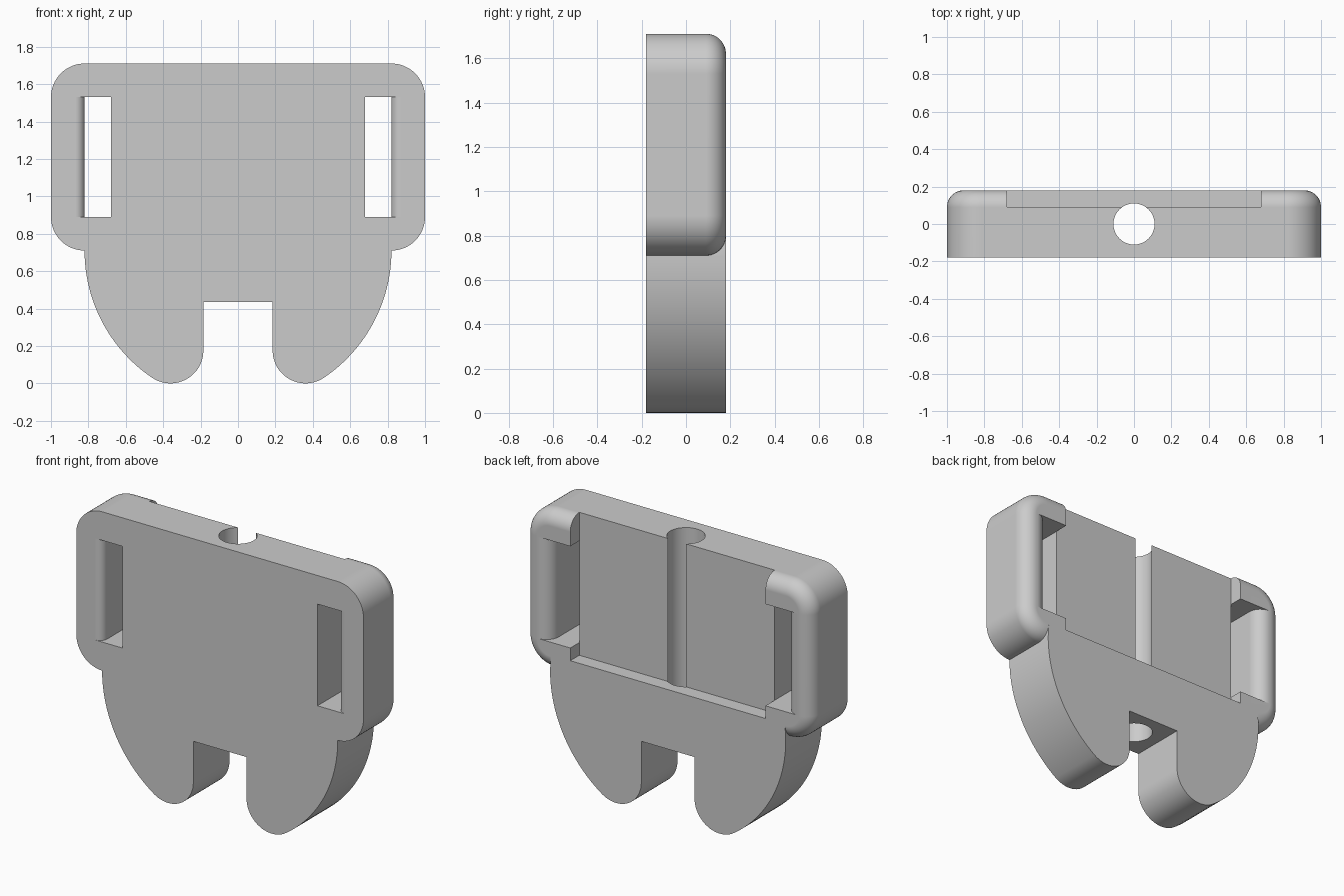
import bpy
import bmesh
from math import sin, cos, radians, atan2, hypot, sqrt

cube = bpy.data.objects.get("Cube")
if cube:
    bpy.data.objects.remove(cube, do_unlink=True)

grey = bpy.data.materials.new("plain grey")
grey.use_nodes = True
COLOUR = (0.6, 0.6, 0.6, 1)
grey.diffuse_color = COLOUR
grey.node_tree.nodes["Principled BSDF"].inputs["Base Color"].default_value = COLOUR

HALF = 0.18        # half the thickness
FILLET = 0.09      # rounding of the back rim
BOTTOM, TOP = 0.71, 1.71
SLOT_IN, SLOT_LOW, SLOT_HIGH = 0.68, 0.89, 1.53


def arc(cx, cy, r, start, end, steps=16):
    angles = [radians(start + (end - start) * i / steps) for i in range(steps + 1)]
    return [(cx + r * cos(a), cy + r * sin(a)) for a in angles]


def loft(name, rings):
    """Skin a stack of equal-length closed rings and cap both ends."""
    bm = bmesh.new()
    loops = [[bm.verts.new(p) for p in ring] for ring in rings]
    n = len(loops[0])
    for a, b in zip(loops, loops[1:]):
        for i in range(n):
            j = (i + 1) % n
            bm.faces.new((a[i], a[j], b[j], b[i]))
    bm.faces.new(loops[0][::-1])
    bm.faces.new(loops[-1])
    bmesh.ops.recalc_face_normals(bm, faces=bm.faces)
    mesh = bpy.data.meshes.new(name)
    bm.to_mesh(mesh)
    bm.free()
    mesh.materials.append(grey)
    ob = bpy.data.objects.new(name, mesh)
    bpy.context.collection.objects.link(ob)
    return ob


def along_y(points, y):
    return [(x, y, z) for x, z in points]


def along_z(points, z):
    return [(x, y, z) for x, y in points]


def combine(target, tool, operation):
    mod = target.modifiers.new(operation.lower(), "BOOLEAN")
    mod.operation, mod.solver, mod.object = operation, "EXACT", tool
    bpy.ops.object.select_all(action="DESELECT")
    bpy.context.view_layer.objects.active = target
    target.select_set(True)
    bpy.ops.object.modifier_apply(modifier=mod.name)
    bpy.data.objects.remove(tool, do_unlink=True)


def rounded_rect(inset):
    r = 0.18
    points = []
    for cx, cz, start in ((1 - r, TOP - r, 0), (r - 1, TOP - r, 90),
                          (r - 1, BOTTOM + r, 180), (1 - r, BOTTOM + r, 270)):
        points += arc(cx, cz, r - inset, start, start + 90)
    return points


# Upper plate with a rounded back rim
rings = [along_y(rounded_rect(0), -HALF)]
for i in range(13):
    a = radians(90 * i / 12)
    rings.append(along_y(rounded_rect(FILLET * (1 - cos(a))),
                         HALF - FILLET + FILLET * sin(a)))
body = loft("buckle_body", rings)

# Lower lobe: a big round with two round-footed legs either side of a notch
foot_r, notch_x, notch_z = 0.176, 0.185, 0.435
foot_x = notch_x + foot_r
reach = hypot(foot_x, BOTTOM - foot_r)
big_r = reach + foot_r
tangent = atan2(foot_r - BOTTOM, foot_x) * 180 / 3.14159265
lobe_top = BOTTOM + FILLET
right_half = [(notch_x, notch_z)]
right_half += arc(foot_x, foot_r, foot_r, 180, 360 + tangent, 20)
right_half += arc(0, BOTTOM, big_r, tangent, 0, 24)[1:]
right_half.append((sqrt(big_r ** 2 - FILLET ** 2), lobe_top))
outline = right_half + [(-x, z) for x, z in reversed(right_half)]
lobe = loft("lower_lobe", [along_y(outline, -HALF), along_y(outline, HALF)])
combine(body, lobe, "UNION")

# Open recess across the back
w = SLOT_IN
recess = [(-w, HALF - FILLET), (w, HALF - FILLET), (w, 0.3), (-w, 0.3)]
combine(body, loft("recess_cutter", [along_z(recess, 0.81), along_z(recess, 1.9)]),
        "DIFFERENCE")

# Strap slots, leaving outer bars with rounded inner edges
inner, front_r, back_r = 0.82, 0.05, 0.085
profile = [(SLOT_IN, -0.3), (inner + front_r, -0.3)]
profile += arc(inner + front_r, front_r - HALF, front_r, 270, 180, 10)
profile += arc(inner + back_r, HALF - back_r, back_r, 180, 90, 12)
profile += [(inner + back_r, 0.3), (SLOT_IN, 0.3)]
for side in (1, -1):
    shape = [(side * x, y) for x, y in profile]
    combine(body, loft("slot_cutter", [along_z(shape, SLOT_LOW), along_z(shape, SLOT_HIGH)]),
            "DIFFERENCE")

# Cord hole from the top edge down to the notch
circle = arc(0, 0, 0.11, 0, 360, 48)[:-1]
combine(body, loft("hole_cutter", [along_z(circle, 0.3), along_z(circle, 1.9)]),
        "DIFFERENCE")

bpy.ops.object.shade_smooth_by_angle(angle=radians(30))
weighted = body.modifiers.new("even_shading", "WEIGHTED_NORMAL")
weighted.keep_sharp = True
